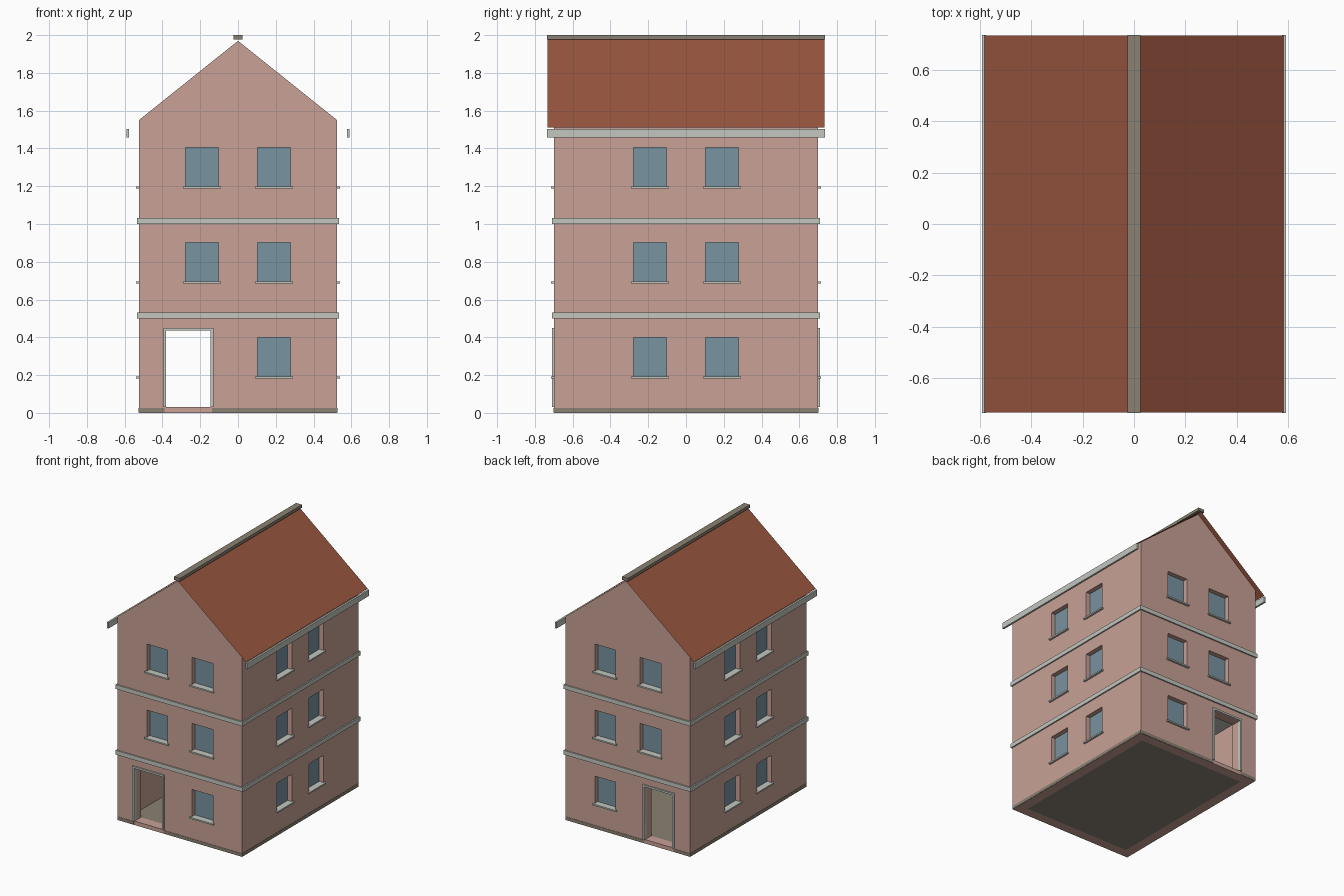
import bpy
import bmesh
from math import radians
from mathutils import Matrix, Vector

old = bpy.data.objects.get("Cube")
if old:
    bpy.data.objects.remove(old, do_unlink=True)


def material(name, srgb):
    lin = [((c / 255 + 0.055) / 1.055) ** 2.4 for c in srgb] + [1.0]
    m = bpy.data.materials.new(name)
    m.use_nodes = True
    m.diffuse_color = lin
    m.node_tree.nodes["Principled BSDF"].inputs["Base Color"].default_value = lin
    return m


PINK = material("pink plaster", (200, 161, 150))
STONE = material("pale stone", (195, 199, 191))
GLASS = material("blue glass", (120, 147, 160))
TILE = material("red roof tile", (153, 86, 64))
GREY = material("warm grey", (138, 129, 114))

HX, HY = 0.525, 0.70            # half size of the body
WALL = 0.075                    # wall thickness
EAVE, APEX = 1.55, 1.97
WIN_W, WIN_H = 0.175, 0.213


def finish(name, bm, mat):
    bmesh.ops.recalc_face_normals(bm, faces=bm.faces)
    mesh = bpy.data.meshes.new(name)
    bm.to_mesh(mesh)
    bm.free()
    mesh.materials.append(mat)
    ob = bpy.data.objects.new(name, mesh)
    bpy.context.collection.objects.link(ob)
    return ob


def box(name, lo, hi, mat, angle=0):
    """Box between two corners, turned about the vertical axis."""
    lo, hi = Vector(lo), Vector(hi)
    bm = bmesh.new()
    place = (Matrix.Rotation(radians(angle), 4, "Z")
             @ Matrix.Translation((lo + hi) / 2)
             @ Matrix.Diagonal((*(hi - lo), 1)))
    bmesh.ops.create_cube(bm, size=1, matrix=place)
    return finish(name, bm, mat)


def house_prism(name, hx, hy, base, eave, apex, mat):
    """Five-sided gable profile extruded from front to back."""
    bm = bmesh.new()
    profile = [(-hx, base), (hx, base), (hx, eave), (0, apex), (-hx, eave)]
    face = bm.faces.new([bm.verts.new((x, -hy, z)) for x, z in profile])
    ext = bmesh.ops.extrude_face_region(bm, geom=[face])
    moved = [v for v in ext["geom"] if isinstance(v, bmesh.types.BMVert)]
    bmesh.ops.translate(bm, verts=moved, vec=(0, 2 * hy, 0))
    return finish(name, bm, mat)


def cut(target, cutter):
    cutter.hide_render = True
    mod = target.modifiers.new("cut", "BOOLEAN")
    mod.operation = "DIFFERENCE"
    mod.solver = "EXACT"
    mod.object = cutter
    bpy.context.view_layer.objects.active = target
    bpy.ops.object.modifier_apply(modifier=mod.name)
    bpy.data.objects.remove(cutter, do_unlink=True)


# Hollow plastered body with gables
walls = house_prism("walls", HX, HY, 0, EAVE, APEX, PINK)
cut(walls, house_prism("room_cutter", HX - WALL, HY - WALL, -0.1, EAVE, APEX - 0.06, PINK))


def window(side, angle, d, u, z):
    w = WIN_W / 2
    cut(walls, box("window_cutter", (u - w, -d - 0.05, z), (u + w, -d + 0.15, z + WIN_H), PINK, angle))
    box(side + "_window_pane", (u - w, -d + 0.035, z), (u + w, -d + 0.044, z + WIN_H), GLASS, angle)
    box(side + "_window_sill", (u - 0.1, -d - 0.015, z - 0.005),
        (u + 0.1, -d + 0.035, z + 0.006), STONE, angle)


def door(side, angle, d, u):
    w, t, low, top = 0.118, 0.014, 0.03, 0.435
    cut(walls, box("door_cutter", (u - w, -d - 0.05, low), (u + w, -d + 0.15, top), PINK, angle))
    near, far = -d - 0.01, -d + 0.02
    for s in (-1, 1):
        a, b = sorted((u + s * w, u + s * (w + t)))
        box(side + "_door_post", (a, near, low), (b, far, top), STONE, angle)
    box(side + "_door_lintel", (u - w - t, near, top), (u + w + t, far, top + t), STONE, angle)


# Windows, doors and plinth strips on the four sides
for side, angle, d, half, door_u in (("front", 0, HY, HX, -0.263), ("right", 90, HX, HY, None),
                                     ("back", 180, HY, HX, 0.263), ("left", 270, HX, HY, None)):
    for z in (0.187, 0.69, 1.193):
        for u in (-0.19, 0.19):
            if door_u and z < 0.5 and u * door_u > 0:
                door(side, angle, d, door_u)
            else:
                window(side, angle, d, u, z)
    spans = [(-half, half)]
    if door_u:
        spans = [(-half, door_u - 0.125), (door_u + 0.125, half)]
    for a, b in spans:
        box(side + "_plinth", (a, -d - 0.002, 0.002), (b, -d + 0.002, 0.026), GREY, angle)

# Ground floor slab and the two storey slabs that show as bands
box("ground_floor", (-HX + WALL, -HY + WALL, 0), (HX - WALL, HY - WALL, 0.03), GREY)
for z in (0.5, 1.0):
    box("storey_band", (-HX - 0.01, -HY - 0.01, z), (HX + 0.01, HY + 0.01, z + 0.032), STONE)

# Thin roof sheets, eave boards and ridge cap
bm = bmesh.new()
rows = [[bm.verts.new((x, y, z)) for y in (-0.733, 0.733)]
        for x, z in ((-0.58, 1.51), (0, 1.978), (0.58, 1.51))]
for p, q in zip(rows, rows[1:]):
    bm.faces.new((p[0], q[0], q[1], p[1]))
roof = finish("roof", bm, TILE)
if roof.data.polygons[0].normal.z < 0:
    roof.data.flip_normals()
for s in (-1, 1):
    a, b = sorted((s * 0.576, s * 0.591))
    box("eave_board", (a, -0.735, 1.458), (b, 0.735, 1.503), STONE)
box("ridge_cap", (-0.025, -0.735, 1.977), (0.025, 0.735, 2.0), GREY)
